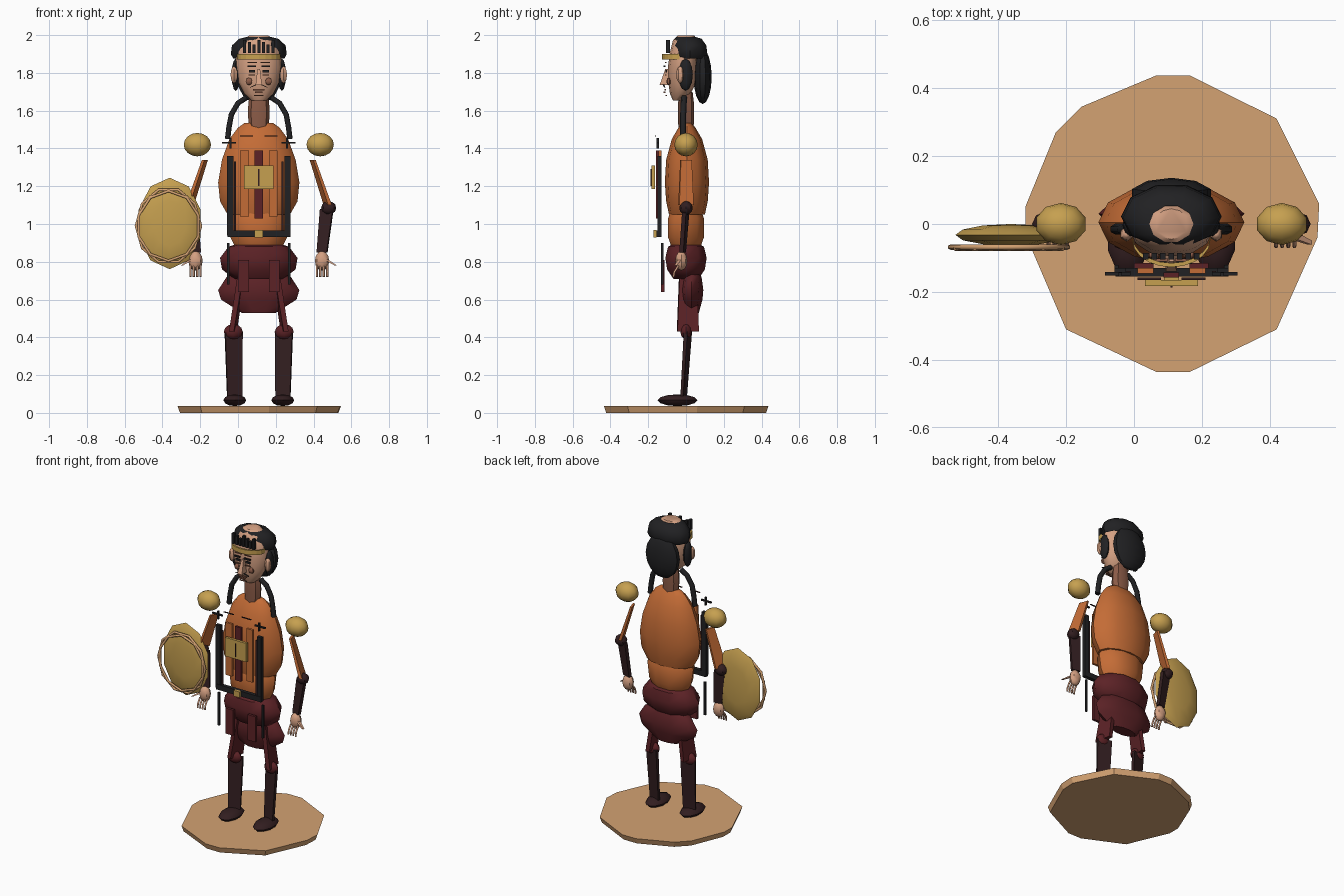
import bpy, bmesh, math
from mathutils import Vector, Matrix

if "Cube" in bpy.data.objects:
    bpy.data.objects.remove(bpy.data.objects["Cube"])

CX = 0.11  # the figure's own mirror plane


def mat(name, rgb):
    m = bpy.data.materials.new(name)
    m.diffuse_color = [((c / 255 + 0.055) / 1.055) ** 2.4 for c in rgb] + [1]
    m.use_nodes = True
    m.node_tree.nodes["Principled BSDF"].inputs["Base Color"].default_value = m.diffuse_color
    return m


TAN = mat("tan_wood", (212, 162, 114))
ORANGE = mat("burnt_orange", (196, 108, 54))
RED = mat("dark_red", (92, 34, 38))
BROWN = mat("brown_black", (50, 30, 32))
BLACK = mat("black", (33, 33, 35))
GOLD = mat("gold", (198, 160, 80))
SKIN = mat("skin", (212, 160, 130))
DARK = mat("dark_skin", (140, 92, 72))


def finish(name, bm, m, smooth=False):
    bmesh.ops.recalc_face_normals(bm, faces=bm.faces)
    me = bpy.data.meshes.new(name)
    bm.to_mesh(me)
    bm.free()
    me.materials.append(m)
    ob = bpy.data.objects.new(name, me)
    bpy.context.collection.objects.link(ob)
    if smooth:
        bpy.ops.object.select_all(action='DESELECT')
        ob.select_set(True)
        bpy.context.view_layer.objects.active = ob
        bpy.ops.object.shade_smooth_by_angle(angle=math.radians(42))
    return ob


def ell(name, c, r, m, n=8, rings=6, rot=None, smooth=True):
    bm = bmesh.new()
    bmesh.ops.create_uvsphere(bm, u_segments=n, v_segments=rings, radius=1)
    if rot:
        bm.transform(rot)
    bm.transform(Matrix.Translation(c) @ Matrix.Diagonal((*r, 1)))
    return finish(name, bm, m, smooth)


def loft(name, rings, m, n=10, caps=True):
    """Stack of elliptical rings: (z, centre y, radius x, radius y)."""
    bm = bmesh.new()
    rows = [[bm.verts.new((CX + rx * math.cos(2 * math.pi * i / n), cy + ry * math.sin(2 * math.pi * i / n), z))
             for i in range(n)] for z, cy, rx, ry in rings]
    for a, b in zip(rows, rows[1:]):
        for i in range(n):
            j = (i + 1) % n
            bm.faces.new((a[i], a[j], b[j], b[i]))
    if caps:
        bm.faces.new(rows[0])
        bm.faces.new(rows[-1])
    return finish(name, bm, m, True)


def beam(name, p, q, a, b, m, yaw=0.0, s=1):
    """Tapered slab from p to q, a and b are (width, depth) of the ends."""
    bm = bmesh.new()
    u = Vector((s * math.cos(yaw), math.sin(yaw), 0))
    v = Vector((-s * math.sin(yaw), math.cos(yaw), 0))
    ends = []
    for c, (w, d) in ((Vector(p), a), (Vector(q), b)):
        ends.append([bm.verts.new(c + u * w / 2 * i + v * d / 2 * j) for i, j in ((-1, -1), (1, -1), (1, 1), (-1, 1))])
    for e in ends:
        bm.faces.new(e)
    for i in range(4):
        j = (i + 1) % 4
        bm.faces.new((ends[0][i], ends[0][j], ends[1][j], ends[1][i]))
    return finish(name, bm, m)


def box(name, x, y, z, m):
    cx, cy = sum(x) / 2, sum(y) / 2
    size = (x[1] - x[0], y[1] - y[0])
    return beam(name, (cx, cy, z[0]), (cx, cy, z[1]), size, size, m)


def tube(name, pts, r, m, cyclic=False):
    cu = bpy.data.curves.new(name, 'CURVE')
    cu.dimensions = '3D'
    cu.bevel_depth = r
    cu.bevel_resolution = 1
    cu.use_fill_caps = True
    sp = cu.splines.new('POLY')
    sp.points.add(len(pts) - 1)
    for p, c in zip(sp.points, pts):
        p.co = (*c, 1)
    sp.use_cyclic_u = cyclic
    cu.materials.append(m)
    ob = bpy.data.objects.new(name, cu)
    bpy.context.collection.objects.link(ob)


# Rough-cut display base
outline = [(.065, .437), (.165, .437), (.42, .31), (.545, .06), (.54, -.04), (.42, -.31), (.165, -.435),
           (.065, -.435), (-.2, -.31), (-.32, -.03), (-.32, .05), (-.23, .27), (-.155, .345)]
bm = bmesh.new()
low = [bm.verts.new((CX + (x - CX) * .97, y * .97, 0)) for x, y in outline]
top = [bm.verts.new((x, y, .037)) for x, y in outline]
bm.faces.new(low)
bm.faces.new(top)
for i in range(len(low)):
    j = (i + 1) % len(low)
    bm.faces.new((low[i], low[j], top[j], top[i]))
finish("base", bm, TAN)

# Body, from hips to head
loft("lower_hips", [(.53, .03, .09, .04), (.6, .03, .2, .06), (.65, .03, .215, .065), (.72, .03, .17, .055),
                    (.75, .03, .1, .04)], RED)
loft("upper_hips", [(.71, 0, .13, .07), (.76, 0, .195, .105), (.82, 0, .205, .115), (.88, 0, .16, .1),
                    (.9, 0, .1, .06)], RED)
loft("waist", [(.89, 0, .13, .085), (.93, 0, .15, .1), (1.03, 0, .165, .1), (1.08, 0, .13, .08)], ORANGE)
loft("chest", [(1.05, .005, .165, .095), (1.12, .005, .205, .11), (1.22, .005, .215, .117), (1.34, .005, .195, .11),
               (1.45, .005, .155, .08), (1.51, .005, .11, .045), (1.535, .005, .075, .025)], ORANGE, 12)
loft("neck", [(1.5, 0, .05, .04), (1.58, 0, .058, .043), (1.64, 0, .055, .042), (1.7, 0, .045, .035)], DARK, 8)
loft("head", [(1.655, -.04, .04, .03), (1.69, -.03, .078, .055), (1.75, -.02, .108, .074), (1.83, -.018, .122, .078),
              (1.91, -.01, .12, .075), (1.97, -.005, .09, .065), (1.998, 0, .05, .045)], SKIN, 12)

# Hair, with an open crown
loft("hair_cap", [(1.875, .022, .135, .085), (1.9, .022, .148, .096), (1.945, .02, .142, .092), (1.98, .012, .105, .075),
                  (1.99, 0, .065, .055)], BLACK, 10, False)
ell("back_hair", (CX, .088, 1.78), (.122, .048, .145), BLACK, 10, 8)
for i in range(7):
    dx = (i - 3) * .025
    box("front_lock", (CX + dx - .008, CX + dx + .008), (-.105, -.085), (1.905, 1.975 - .012 * (i % 3)), BLACK)

# Forehead band
band = [(CX + .115 * math.sin(a), -.035 - .08 * math.cos(a)) for a in [k * math.pi / 10 for k in range(-5, 6)]]
for (x0, y0), (x1, y1) in zip(band, band[1:]):
    bm = bmesh.new()
    quad = [bm.verts.new(p) for p in ((x0, y0, 1.87), (x1, y1, 1.87), (x1, y1, 1.9), (x0, y0, 1.9))]
    f = bm.faces.new(quad)
    out = bmesh.ops.extrude_face_region(bm, geom=[f])
    bmesh.ops.translate(bm, verts=[v for v in out['geom'] if isinstance(v, bmesh.types.BMVert)], vec=(0, -.012, 0))
    finish("forehead_band", bm, GOLD)

# Centre face parts
beam("nose", (CX, -.115, 1.735), (CX, -.1, 1.82), (.034, .05), (.014, .02), SKIN)
box("mouth", (CX - .03, CX + .03), (-.115, -.107), (1.708, 1.716), DARK)
box("lower_lip", (CX - .02, CX + .02), (-.118, -.108), (1.694, 1.702), DARK)
box("chin_crease", (CX - .025, CX + .025), (-.108, -.1), (1.677, 1.682), DARK)

# Paired parts
for s, side in ((-1, "left"), (1, "right")):
    def P(dx, y, z):
        return (CX + s * dx, y, z)

    def N(part):
        return side + "_" + part

    def panel(part, dx, y, z, m):
        xs = sorted((CX + s * dx[0], CX + s * dx[1]))
        box(N(part), xs, y, z, m)

    # face
    panel("eyebrow", (.015, .06), (-.118, -.108), (1.831, 1.84), BLACK)
    panel("eye", (.02, .053), (-.108, -.1), (1.803, 1.816), BLACK)
    panel("eye_bag", (.02, .055), (-.112, -.104), (1.787, 1.792), DARK)
    panel("brow_line", (.01, .06), (-.11, -.102), (1.853, 1.857), DARK)
    ell(N("cheek"), P(.052, -.092, 1.755), (.02, .012, .02), DARK, 6, 4)
    beam(N("moustache"), P(.004, -.122, 1.742), P(.048, -.112, 1.722), (.012, .01), (.006, .008), BLACK)
    ell(N("ear"), P(.132, -.03, 1.79), (.02, .022, .045), SKIN, 6, 6)
    ell(N("side_hair"), P(.122, -.002, 1.79), (.022, .038, .085), BLACK, 8, 6)
    tube(N("hanging_lock"), [P(.065, -.01, 1.67), P(.11, -.012, 1.64), P(.145, -.015, 1.58), P(.158, -.015, 1.51),
                             P(.165, -.015, 1.45)], .016, BLACK)

    # arm
    ell(N("shoulder_guard"), P(.325, 0, 1.42), (.076, .062, .062), GOLD, 10, 8)
    beam(N("upper_arm"), P(.285, 0, 1.34), P(.365, 0, 1.1), (.014, .06), (.02, .08), ORANGE, math.radians(18), s)
    ell(N("elbow"), P(.37, 0, 1.085), (.04, .036, .036), BROWN, 8, 6)
    beam(N("forearm"), P(.36, 0, 1.08), P(.335, -.018, .85), (.07, .022), (.055, .022), BROWN, math.radians(-15), s)
    ell(N("hand"), P(.335, -.025, .805), (.038, .032, .052), SKIN, 8, 6)
    beam(N("thumb"), P(.36, -.035, .81), P(.408, -.055, .78), (.02, .02), (.012, .012), SKIN)
    for i in range(4):
        x = .308 + .018 * i
        tube(N("finger"), [P(x, -.04, .78), P(x, -.062, .745), P(x, -.066, .72)], .006, SKIN)

    # leg
    beam(N("thigh"), P(.09, .01, .74), P(.137, .01, .43), (.03, .09), (.026, .115), RED, math.radians(8), s)
    ell(N("knee"), P(.135, .0, .43), (.05, .03, .04), RED, 8, 6)
    beam(N("shin"), P(.133, .01, .43), P(.128, -.012, .09), (.095, .02), (.08, .015), BROWN, math.radians(-15), s)
    ell(N("foot"), P(.127, -.045, .067), (.063, .105, .031), BROWN, 10, 6)

    # armour plates that hang in front of the body
    panel("chest_panel", (.053, .1), (-.145, -.13), (1.04, 1.39), ORANGE)
    panel("side_strap", (.135, .168), (-.152, -.13), (.94, 1.36), BLACK)
    panel("side_trim", (.12, .132), (-.145, -.138), (.96, 1.33), BROWN)
    panel("collar_bar", (.12, .195), (-.152, -.142), (1.425, 1.435), BLACK)
    panel("collar_pin", (.145, .155), (-.155, -.143), (1.4, 1.455), BLACK)
    panel("neck_line", (.03, .1), (-.165, -.158), (1.464, 1.469), BROWN)
    panel("skirt_panel", (.053, .11), (-.132, -.115), (.64, .81), RED)
    panel("skirt_strap", (.155, .168), (-.132, -.12), (.68, .9), BLACK)

# Centre armour
box("centre_strip", (CX - .023, CX + .023), (-.158, -.143), (1.03, 1.39), RED)
box("chest_plate", (.032, .188), (-.182, -.165), (1.185, 1.31), GOLD)
box("plate_ridge", (CX - .003, CX + .003), (-.187, -.18), (1.2, 1.29), BROWN)
box("belt", (-.055, .278), (-.155, -.13), (.93, .965), BLACK)
box("belt_buckle", (CX - .022, CX + .022), (-.172, -.155), (.928, .967), GOLD)

# Shield with two tan rim hoops
ell("shield", (-.362, -.032, 1.003), (.172, .032, .242), GOLD, 10, 6, Matrix.Rotation(math.pi / 2, 4, 'X'))
for k, (rx, rz) in enumerate(((.172, .2), (.165, .185))):
    ring = [(-.368 + rx * math.cos(a), -.068 - .004 * k, .99 + rz * math.sin(a))
            for a in [(i + .5 * k) * math.pi / 5 for i in range(10)]]
    tube("shield_hoop", ring, .008, TAN, True)
